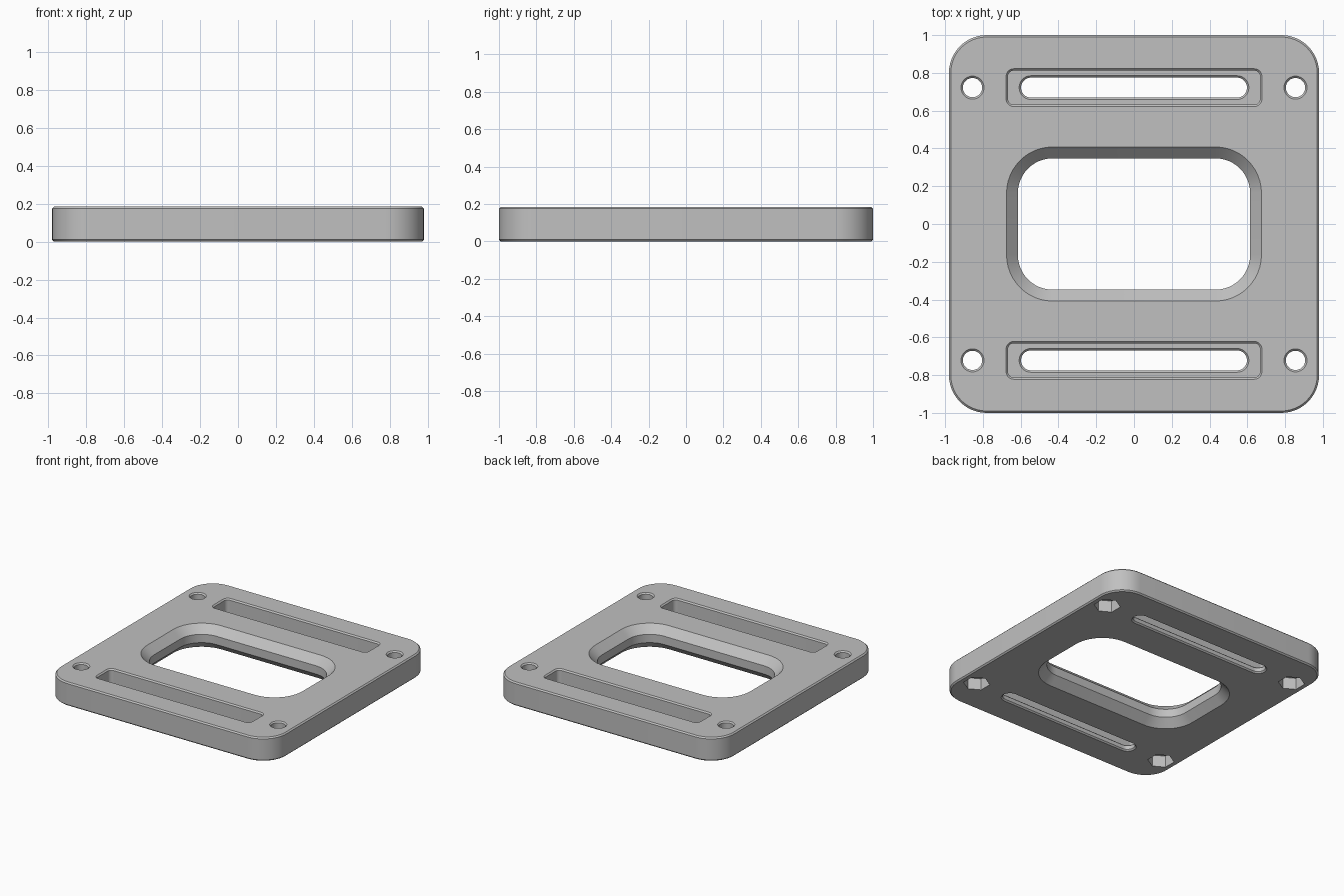
import bpy
import bmesh
import math

if "Cube" in bpy.data.objects:
    bpy.data.objects.remove(bpy.data.objects["Cube"])

H = 0.185        # plate thickness
C = 0.010        # small edge chamfer
E = 0.02         # how far cutters pass the surface

grey = bpy.data.materials.new("mid grey")
grey.diffuse_color = (0.53, 0.53, 0.53, 1)
grey.use_nodes = True
grey.node_tree.nodes["Principled BSDF"].inputs["Base Color"].default_value = grey.diffuse_color


def rounded(hx, hy, r, n=12):
    """Rounded rectangle outline, counter-clockwise."""
    pts = []
    for k, (sx, sy) in enumerate([(1, 1), (-1, 1), (-1, -1), (1, -1)]):
        for i in range(n + 1):
            a = math.pi / 2 * (k + i / n)
            pts.append((sx * (hx - r) + r * math.cos(a), sy * (hy - r) + r * math.sin(a)))
    return pts


def hexagon(r):
    return [(r * math.cos(math.radians(30 + 60 * i)), r * math.sin(math.radians(30 + 60 * i)))
            for i in range(6)]


def loft(name, sections, x=0, y=0):
    """Solid through equal-length outlines given as (z, points)."""
    bm = bmesh.new()
    rings = [[bm.verts.new((px + x, py + y, z)) for px, py in pts] for z, pts in sections]
    for a, b in zip(rings, rings[1:]):
        for i in range(len(a)):
            j = (i + 1) % len(a)
            bm.faces.new((a[i], a[j], b[j], b[i]))
    bm.faces.new(rings[0][::-1])
    bm.faces.new(rings[-1])
    bmesh.ops.remove_doubles(bm, verts=bm.verts, dist=1e-5)
    bmesh.ops.recalc_face_normals(bm, faces=bm.faces)
    mesh = bpy.data.meshes.new(name)
    bm.to_mesh(mesh)
    bm.free()
    mesh.materials.append(grey)
    obj = bpy.data.objects.new(name, mesh)
    bpy.context.collection.objects.link(obj)
    return obj


def grown(hx, hy, r, levels, name, x=0, y=0):
    """Loft of one rounded rectangle, offset outward by d at each (z, d)."""
    return loft(name, [(z, rounded(hx + d, hy + d, r + d)) for z, d in levels], x, y)


# Plate body with chamfered rims
plate = grown(0.98, 1.0, 0.20, [(0, -C), (C, 0), (H - C, 0), (H, -C)], "base_plate")

# Central window, widely chamfered on both faces
W = 0.06
cutters = [grown(0.615, 0.348, 0.185,
                 [(-E, W + E), (W, 0), (H - W, 0), (H + E, W + E)], "window_cutter")]

FLOOR = 0.05     # pocket floor height
for s, side in ((1, "back"), (-1, "front")):
    y = 0.722 * s
    # Long pocket in the top face
    cutters.append(grown(0.667, 0.090, 0.03,
                         [(FLOOR, 0), (H - C, 0), (H + E, C + E)], side + "_pocket_cutter", y=y))
    # Slot through the pocket floor, chamfered on both faces
    cutters.append(grown(0.598, 0.053, 0.0529,
                         [(-E, C + E), (C, 0), (FLOOR - C, 0), (FLOOR + E, C + E)],
                         side + "_slot_cutter", y=y))
    for x, end in ((0.855, "right"), (-0.855, "left")):
        # Screw hole with a chamfered rim and a hexagonal nut recess below
        cutters.append(grown(0.051, 0.051, 0.051,
                             [(0.06, 0), (H - C, 0), (H + E, C + E)],
                             f"{side}_{end}_hole_cutter", x, y))
        cutters.append(loft(f"{side}_{end}_nut_cutter",
                            [(-E, hexagon(0.095)), (0.09, hexagon(0.095))], x, y))

# Cut every opening out of the plate
for c in cutters:
    mod = plate.modifiers.new(c.name, 'BOOLEAN')
    mod.operation = 'DIFFERENCE'
    mod.solver = 'EXACT'
    mod.object = c

bpy.context.view_layer.objects.active = plate
plate.select_set(True)
for mod in list(plate.modifiers):
    bpy.ops.object.modifier_apply(modifier=mod.name)
for c in cutters:
    bpy.data.objects.remove(c, do_unlink=True)

# Smooth rounded corners, crisp chamfer edges
bpy.ops.object.shade_smooth_by_angle(angle=math.radians(30))
